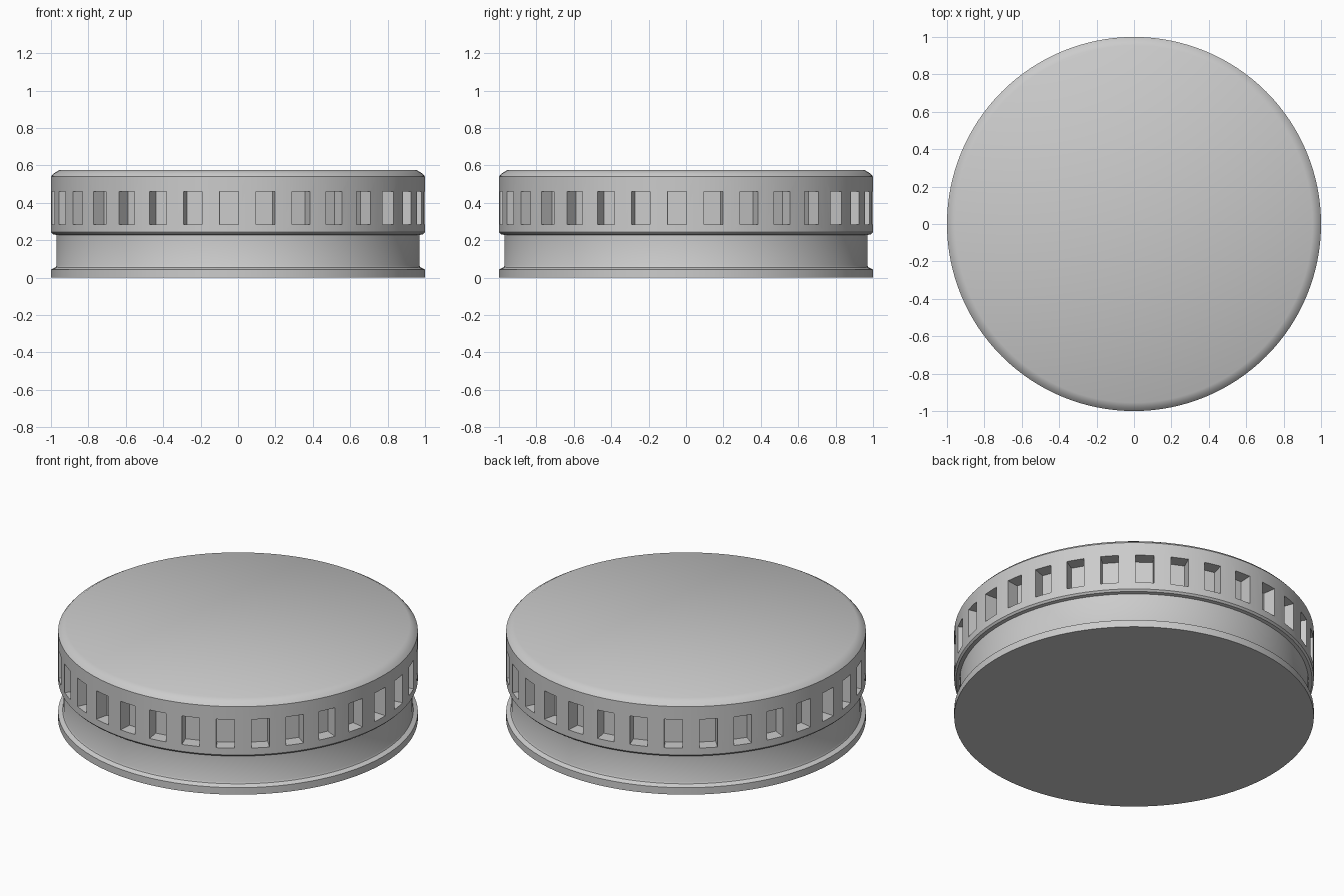
import bpy, bmesh
from math import radians, pi
from mathutils import Matrix, Vector

if "Cube" in bpy.data.objects:
    bpy.data.objects.remove(bpy.data.objects["Cube"])

SEGMENTS = 128
SLOTS = 32


def make_object(name, bm):
    bmesh.ops.recalc_face_normals(bm, faces=bm.faces)
    mesh = bpy.data.meshes.new(name)
    bm.to_mesh(mesh)
    bm.free()
    obj = bpy.data.objects.new(name, mesh)
    bpy.context.collection.objects.link(obj)
    return obj


def lathe(name, profile):
    bm = bmesh.new()
    rings = []
    for r, z in profile:
        rings.append([bm.verts.new(Matrix.Rotation(2 * pi * i / SEGMENTS, 3, 'Z') @ Vector((r, 0, z)))
                      for i in range(SEGMENTS)])
    for low, high in zip(rings, rings[1:]):
        for i in range(SEGMENTS):
            j = (i + 1) % SEGMENTS
            bm.faces.new((low[i], low[j], high[j], high[i]))
    bm.faces.new(rings[0])
    bm.faces.new(rings[-1])
    return make_object(name, bm)


# Round cap: base flange, recessed neck, upper drum with chamfered top
cap = lathe("round_cap", [
    (1.0, 0.0), (1.0, 0.043), (0.975, 0.055), (0.97, 0.065),
    (0.97, 0.228), (0.99, 0.232), (1.0, 0.243),
    (1.0, 0.54), (0.985, 0.557), (0.955, 0.575)])

# Ring of rectangular slot cutters around the drum
bm = bmesh.new()
for i in range(SLOTS):
    turn = Matrix.Rotation(radians(-90 - 2.8125) + 2 * pi * i / SLOTS, 4, 'Z')
    place = Matrix.Translation((1.02, 0, 0.3725))
    size = Matrix.Diagonal((0.2, 0.101, 0.175, 1))
    bmesh.ops.create_cube(bm, size=1, matrix=turn @ place @ size)
cutter = make_object("slot_cutters", bm)
cutter.hide_render = True

# Cut the slots and remove the helper
mod = cap.modifiers.new("slots", 'BOOLEAN')
mod.operation = 'DIFFERENCE'
mod.solver = 'EXACT'
mod.object = cutter
bpy.ops.object.select_all(action='DESELECT')
bpy.context.view_layer.objects.active = cap
cap.select_set(True)
bpy.ops.object.modifier_apply(modifier=mod.name)
bpy.data.objects.remove(cutter)
bpy.ops.object.shade_smooth_by_angle(angle=radians(35))
